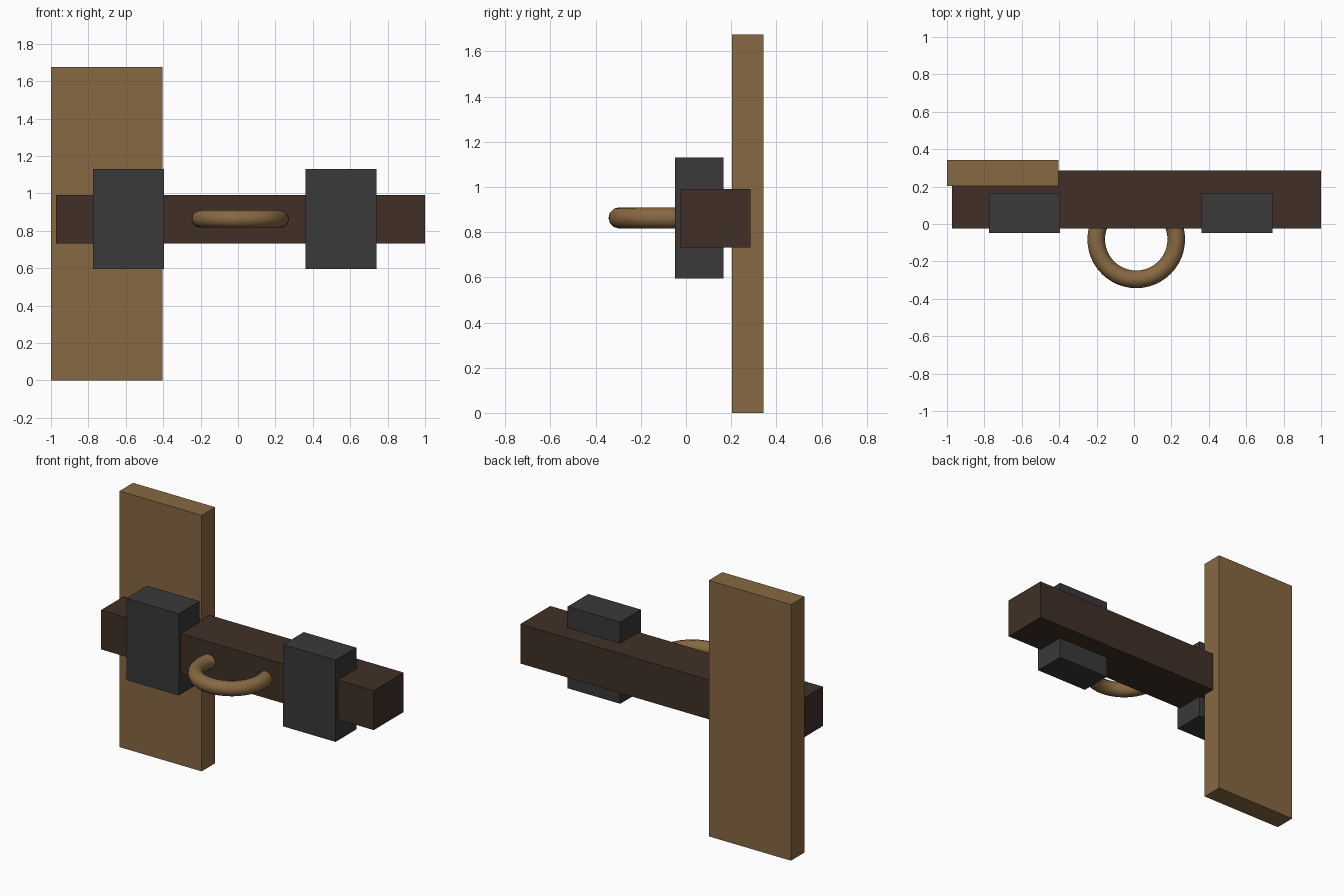
import bpy

if "Cube" in bpy.data.objects:
    bpy.data.objects.remove(bpy.data.objects["Cube"])


def material(name, rgb):
    m = bpy.data.materials.new(name)
    m.diffuse_color = (*rgb, 1)
    m.use_nodes = True
    m.node_tree.nodes["Principled BSDF"].inputs["Base Color"].default_value = m.diffuse_color
    return m


light_wood = material("light wood", (0.245, 0.140, 0.054))
dark_wood = material("dark wood", (0.052, 0.030, 0.020))
iron = material("dark iron", (0.041, 0.041, 0.041))


def box(name, x, y, z, mat):
    """Box from (min, max) ranges on each axis."""
    centre = [(r[0] + r[1]) / 2 for r in (x, y, z)]
    bpy.ops.mesh.primitive_cube_add(size=1, location=centre)
    ob = bpy.context.object
    ob.name = name
    for v in ob.data.vertices:
        for i, r in enumerate((x, y, z)):
            v.co[i] *= r[1] - r[0]
    ob.data.materials.append(mat)
    return ob


# Upright plank behind the bar
box("plank", (-1.0, -0.405), (0.203, 0.343), (0, 1.675), light_wood)

# Sliding crossbar
box("crossbar", (-0.973, 1.0), (-0.025, 0.285), (0.733, 0.991), dark_wood)

# Brackets holding the bar
for side, x in (("left", -0.585), ("right", 0.55)):
    box(side + "_bracket", (x - 0.19, x + 0.19), (-0.048, 0.166), (0.595, 1.13), iron)

# Pull ring, half sunk into the bar
bpy.ops.mesh.primitive_torus_add(major_radius=0.214, minor_radius=0.047,
                                 major_segments=48, minor_segments=12,
                                 location=(0.012, -0.082, 0.863))
ring = bpy.context.object
ring.name = "pull_ring"
ring.data.materials.append(light_wood)
bpy.ops.object.shade_smooth()
